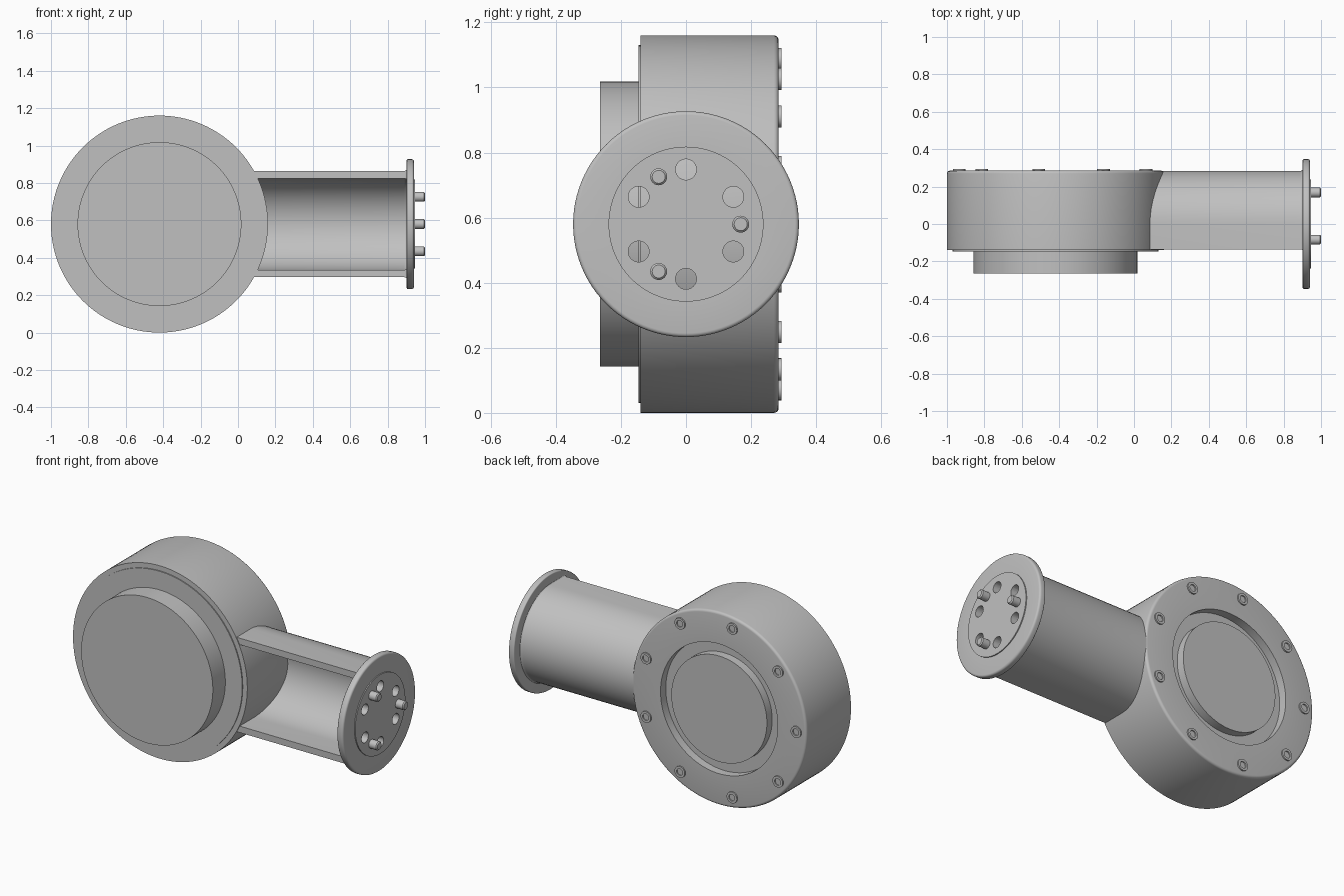
import bpy, bmesh, math
from mathutils import Matrix, Vector

if "Cube" in bpy.data.objects:
    bpy.data.objects.remove(bpy.data.objects["Cube"])

GREY = 0.53
metal = bpy.data.materials.new("grey_metal")
metal.use_nodes = True
metal.diffuse_color = (GREY, GREY, GREY, 1)
metal.node_tree.nodes["Principled BSDF"].inputs["Base Color"].default_value = (GREY, GREY, GREY, 1)

CZ = 0.58        # height of both axes
CX = -0.42       # centre of the round housing
ALONG_X = Matrix.Rotation(math.pi / 2, 4, 'Y')
ALONG_Y = Matrix.Rotation(-math.pi / 2, 4, 'X')


def finish(name, bm):
    bmesh.ops.recalc_face_normals(bm, faces=bm.faces)
    mesh = bpy.data.meshes.new(name)
    bm.to_mesh(mesh)
    bm.free()
    mesh.materials.append(metal)
    obj = bpy.data.objects.new(name, mesh)
    bpy.context.collection.objects.link(obj)
    return obj


def smooth(obj):
    bpy.ops.object.select_all(action='DESELECT')
    obj.select_set(True)
    bpy.context.view_layer.objects.active = obj
    bpy.ops.object.shade_smooth_by_angle(angle=math.radians(35))


def add_lathe(bm, profile, axis, centre, steps):
    """Closed turned solid from (radius, distance along axis) points."""
    place = Matrix.Translation(Vector(centre)) @ axis
    rings = []
    for r, h in profile:
        if r == 0:
            rings.append([bm.verts.new(place @ Vector((0, 0, h)))])
        else:
            turns = [math.tau * i / steps for i in range(steps)]
            rings.append([bm.verts.new(place @ Vector((r * math.cos(a), r * math.sin(a), h))) for a in turns])
    for a, b in zip(rings, rings[1:]):
        for i in range(steps):
            j = (i + 1) % steps
            quad = [a[i % len(a)], a[j % len(a)], b[j % len(b)], b[i % len(b)]]
            bm.faces.new(list(dict.fromkeys(quad)))


def lathe(name, profile, axis, centre, steps=96):
    bm = bmesh.new()
    add_lathe(bm, profile, axis, centre, steps)
    obj = finish(name, bm)
    smooth(obj)
    return obj


def rounded(r, h, size, side):
    """Quarter-round corner ending at radius r, height h; side +1 top, -1 bottom."""
    pts = []
    for i in range(5):
        a = math.pi / 2 * i / 4
        pts.append((r - size + size * math.sin(a), h + side * size * (math.cos(a) - 1)))
    return pts if side > 0 else pts[::-1]


# Round housing: ring recess and flush centre cover on the back
R, FRONT, BACK = 0.58, -0.14, 0.285
lathe("housing", [(0, BACK), (0.318, BACK), (0.318, BACK - 0.05), (0.39, BACK - 0.05), (0.39, BACK)]
      + rounded(R, BACK, 0.015, 1) + [(R, FRONT), (0, FRONT)], ALONG_Y, (CX, 0, CZ), 128)

# Front cover plate and the thick output disc
lathe("front_cover", [(0, FRONT - 0.006), (0.55, FRONT - 0.006), (0.55, FRONT + 0.01), (0, FRONT + 0.01)],
      ALONG_Y, (CX, 0, CZ), 128)
lathe("front_disc", [(0, -0.265), (0.438, -0.265), (0.438, FRONT), (0, FRONT)], ALONG_Y, (CX, 0, CZ), 128)

# Nine socket screws on the back
for i in range(9):
    a = math.pi + math.tau * i / 9
    lathe(f"back_screw_{i + 1}", [(0, 0.286), (0.02, 0.286), (0.02, 0.293), (0.034, 0.293), (0.034, 0.27), (0, 0.27)],
          ALONG_Y, (CX + 0.515 * math.cos(a), 0, CZ + 0.515 * math.sin(a)), 24)


# Arm: U-shaped trough open to the front, flaring into the flange
def trough_section(bm, x, grow):
    pts = []
    for r, flip in ((0.284 + grow, 1), (0.245 - grow, -1)):
        side = [(-0.135 - grow, r)]
        for i in range(33):
            a = math.pi / 2 - math.pi * i / 32
            side.append((r * math.cos(a), r * math.sin(a)))
        side.append((-0.135 - grow, -r))
        pts += side[::flip]
    return [bm.verts.new((x, y, CZ + z)) for y, z in pts]


bm = bmesh.new()
FLARE, END = 0.018, 0.906
stations = [(0.0, 0.0)]
for i in range(6):
    a = math.pi / 2 * i / 5
    stations.append((END - FLARE + FLARE * math.sin(a), FLARE * (1 - math.cos(a))))
sections = [trough_section(bm, x, g) for x, g in stations]
for a, b in zip(sections, sections[1:]):
    n = len(a)
    for i in range(n):
        j = (i + 1) % n
        bm.faces.new((a[i], a[j], b[j], b[i]))
for s in (sections[0], sections[-1]):
    half = len(s) // 2
    for i in range(half - 1):
        bm.faces.new((s[i], s[i + 1], s[-2 - i], s[-1 - i]))
smooth(finish("arm_trough", bm))

# End flange with a raised hub, drilled by six through holes
flange = lathe("end_flange", [(0, 0.947), (0.238, 0.947), (0.238, 0.941)] + rounded(0.347, 0.941, 0.012, 1)
               + rounded(0.347, 0.902, 0.006, -1) + [(0, 0.902)], ALONG_X, (0, 0, CZ))
PITCH = 0.168
bm = bmesh.new()
for i in range(6):
    a = math.pi / 6 + math.tau * i / 6
    add_lathe(bm, [(0, 0.8), (0.032, 0.8), (0.032, 1.1), (0, 1.1)], ALONG_X,
              (0, PITCH * math.cos(a), CZ + PITCH * math.sin(a)), 32)
cutter = finish("hole_cutter", bm)
cutter.hide_render = True
cut = flange.modifiers.new("holes", 'BOOLEAN')
cut.operation = 'DIFFERENCE'
cut.solver = 'EXACT'
cut.object = cutter
bpy.context.view_layer.objects.active = flange
bpy.ops.object.modifier_apply(modifier=cut.name)
bpy.data.objects.remove(cutter)
smooth(flange)

# Three dowel pins on the flange
for i in range(3):
    a = math.tau * i / 3
    lathe(f"dowel_pin_{i + 1}", [(0, 1.0), (0.02, 1.0), (0.026, 0.994), (0.026, 0.92), (0, 0.92)],
          ALONG_X, (0, PITCH * math.cos(a), CZ + PITCH * math.sin(a)), 24)
